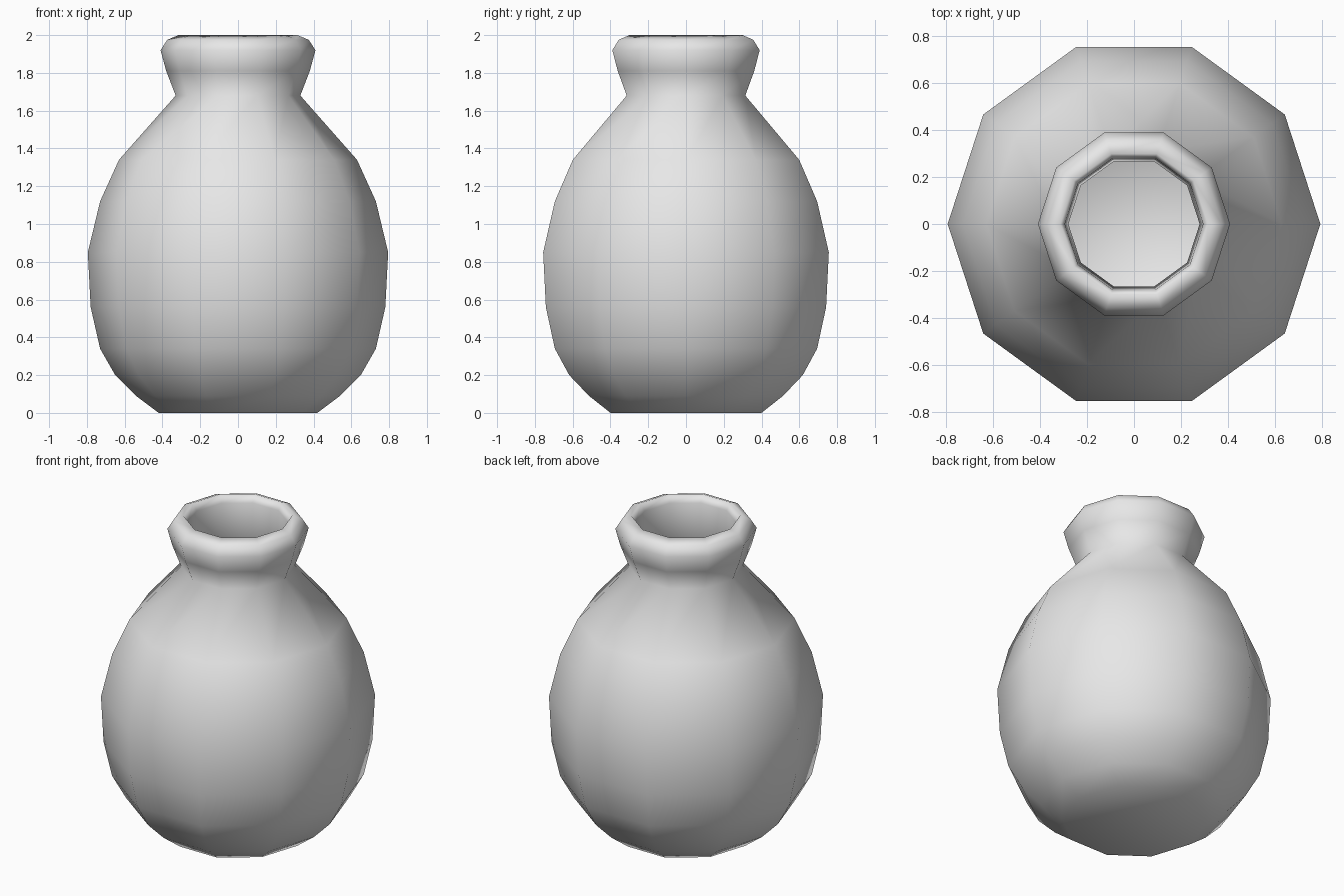
import bpy
import bmesh
from math import cos, sin, tau

cube = bpy.data.objects.get("Cube")
if cube:
    bpy.data.objects.remove(cube, do_unlink=True)

SIDES = 10

# Plain grey clay
clay = bpy.data.materials.new("grey_clay")
clay.use_nodes = True
grey = (0.8, 0.8, 0.8, 1.0)
clay.diffuse_color = grey
clay.node_tree.nodes["Principled BSDF"].inputs["Base Color"].default_value = grey

# Outer wall from foot to lip, then inner wall down to the floor: (radius, height)
outer_wall = [(0.42, 0.0), (0.54, 0.09), (0.65, 0.2), (0.73, 0.34), (0.78, 0.56),
              (0.795, 0.85), (0.73, 1.12), (0.63, 1.34), (0.33, 1.68)]
lip = [(0.38, 1.81), (0.41, 1.92), (0.375, 1.975), (0.315, 2.0), (0.295, 1.95)]
inner_wall = [(0.28, 1.68), (0.58, 1.32), (0.73, 0.85), (0.67, 0.36), (0.4, 0.06)]


def lathe(name, profile, material):
    """Turn a profile about z and close both ends with flat caps."""
    bm = bmesh.new()
    rings = []
    for radius, height in profile:
        rings.append([bm.verts.new((radius * cos(tau * i / SIDES),
                                    radius * sin(tau * i / SIDES), height))
                      for i in range(SIDES)])
    for low, high in zip(rings, rings[1:]):
        for i in range(SIDES):
            j = (i + 1) % SIDES
            bm.faces.new((low[i], low[j], high[j], high[i]))
    bm.faces.new(rings[0][::-1])
    bm.faces.new(rings[-1])
    for face in bm.faces:
        face.smooth = True
    mesh = bpy.data.meshes.new(name)
    bm.to_mesh(mesh)
    bm.free()
    mesh.materials.append(material)
    obj = bpy.data.objects.new(name, mesh)
    bpy.context.collection.objects.link(obj)
    return obj


# Hollow ten-sided pot with a flared lip
lathe("clay_pot", outer_wall + lip + inner_wall, clay)
